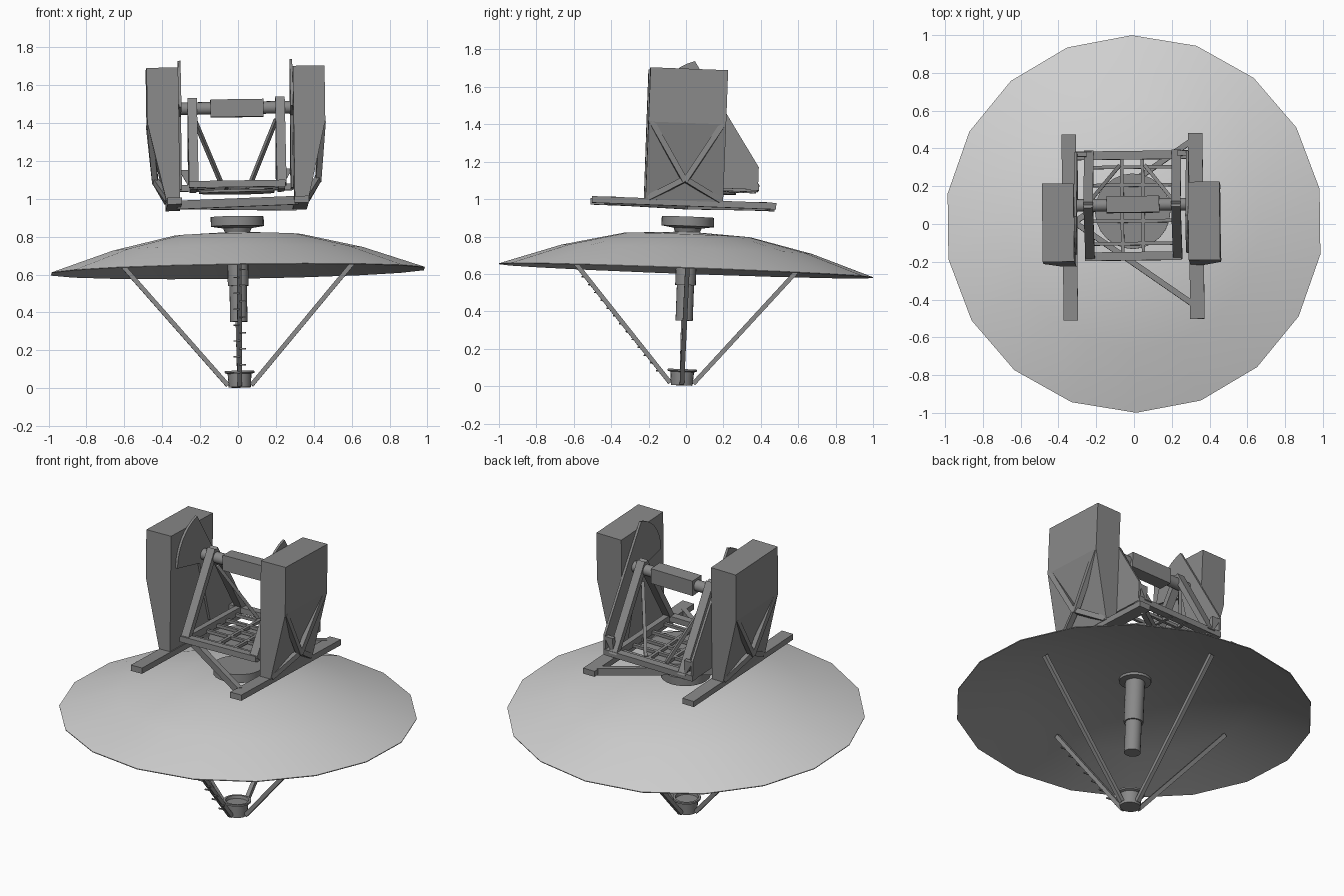
import bpy, bmesh, math
from mathutils import Vector, Matrix

cube = bpy.data.objects.get("Cube")
if cube:
    bpy.data.objects.remove(cube)


def material(name, value):
    m = bpy.data.materials.new(name)
    m.use_nodes = True
    colour = (value, value, value, 1)
    m.diffuse_color = colour
    m.node_tree.nodes["Principled BSDF"].inputs["Base Color"].default_value = colour
    return m


STEEL = material("steel grey", 0.25)
LIGHT = material("light grey", 0.64)
INNER = material("inner dish grey", 0.38)

# The whole assembly leans slightly about the dish centre
PIVOT = Vector((0, 0, 0.62))
LEAN = (Matrix.Translation(PIVOT) @ Matrix.Rotation(-0.037, 4, 'X')
        @ Matrix.Rotation(-0.015, 4, 'Y') @ Matrix.Rotation(0.012, 4, 'Z')
        @ Matrix.Translation(-PIVOT))


def finish(name, bm, smooth=False):
    bmesh.ops.recalc_face_normals(bm, faces=bm.faces)
    bm.transform(LEAN)
    mesh = bpy.data.meshes.new(name)
    bm.to_mesh(mesh)
    bm.free()
    mesh.materials.append(STEEL)
    obj = bpy.data.objects.new(name, mesh)
    bpy.context.collection.objects.link(obj)
    if smooth:
        bpy.ops.object.select_all(action='DESELECT')
        obj.select_set(True)
        bpy.context.view_layer.objects.active = obj
        bpy.ops.object.shade_smooth_by_angle(angle=math.radians(35))
    return obj


def lathe(name, profile, sides=20, place=Matrix()):
    """Spin (radius, height) points about the local z axis."""
    bm = bmesh.new()
    verts = [bm.verts.new((0, r, z)) for r, z in profile]
    edges = [bm.edges.new(pair) for pair in zip(verts, verts[1:])]
    bmesh.ops.spin(bm, geom=verts + edges, cent=(0, 0, 0), axis=(0, 0, 1),
                   angle=math.tau, steps=sides)
    bmesh.ops.remove_doubles(bm, verts=bm.verts, dist=0.0005)
    bm.transform(place)
    return finish(name, bm, True)


def drum(name, r, z0, z1, sides=20, place=Matrix()):
    return lathe(name, [(0, z0), (r, z0), (r, z1), (0, z1)], sides, place)


def block(name, low, high):
    low, high = Vector(low), Vector(high)
    bm = bmesh.new()
    bmesh.ops.create_cube(bm, size=1, matrix=Matrix.Translation((low + high) / 2)
                          @ Matrix.Diagonal((high - low).to_4d()))
    return finish(name, bm)


def beam(name, a, b, w=0.03, h=None):
    """Square bar between two points."""
    a, b = Vector(a), Vector(b)
    d = b - a
    bm = bmesh.new()
    bmesh.ops.create_cube(bm, size=1, matrix=Matrix.Translation((a + b) / 2)
                          @ d.to_track_quat('Z', 'Y').to_matrix().to_4x4()
                          @ Matrix.Diagonal((w, h or w, d.length, 1)))
    return finish(name, bm)


def prism(name, points, step):
    bm = bmesh.new()
    face = bm.faces.new([bm.verts.new(p) for p in points])
    out = bmesh.ops.extrude_face_region(bm, geom=[face])["geom"]
    moved = [v for v in out if isinstance(v, bmesh.types.BMVert)]
    bmesh.ops.translate(bm, verts=moved, vec=step)
    return finish(name, bm)


# Dish: light outer shell, darker inner face
bowl = [(0, 0.827), (0.34, 0.808), (0.67, 0.732), (1.0, 0.62)]
dish = lathe("dish", bowl + [(r * 0.999, z - 0.005) for r, z in reversed(bowl)], 18)
dish.data.materials.append(LIGHT)
dish.data.materials.append(INNER)
for f in dish.data.polygons:
    f.material_index = 1 if f.normal.z > 0.2 else 2

# Hub behind the dish
lathe("hub", [(0, 0.82), (0.065, 0.82), (0.075, 0.845), (0.14, 0.855),
              (0.14, 0.905), (0, 0.905)], 24)

# Receiver column inside the dish
lathe("receiver_column", [(0, 0.35), (0.046, 0.35), (0.046, 0.54), (0.055, 0.54),
                          (0.055, 0.795), (0.09, 0.8), (0.09, 0.815), (0, 0.815)])

# Focus cup with a shallow open top
lathe("focus_cup", [(0, 0.004), (0.058, 0.004), (0.063, 0.075), (0.078, 0.08),
                    (0.078, 0.09), (0.065, 0.09), (0.062, 0.072), (0, 0.072)])

# Four focus legs, one with climbing pegs
for name, (dx, dy) in {"left": (1, 0), "right": (-1, 0),
                       "front": (0, -1), "back": (0, 1)}.items():
    beam(name + "_focus_leg", (dx * 0.062, dy * 0.062, 0.015),
         (dx * 0.66, dy * 0.66, 0.715), 0.024)
for i in range(14):
    t = 0.1 + i * 0.058
    side = 1 if i % 2 else -1
    p = Vector((0, -0.062, 0.015)).lerp(Vector((0, -0.66, 0.715)), t)
    p += Vector((0, -0.01, -0.008))
    beam("climbing_peg", p, p + Vector((side * 0.032, -0.004, 0)), 0.007)

# Parts repeated on both sides
AXLE_Y, AXLE_Z = 0.07, 1.483
for side, s in (("left", 1), ("right", -1)):
    # Counterweight tower with tapered foot
    outline = [(0.303, 1.69), (0.47, 1.69), (0.47, 1.4), (0.375, 0.985), (0.303, 0.985)]
    prism(side + "_tower", [(s * x, -0.235, z) for x, z in outline], (0, 0.415, 0))
    for y in (-0.218, 0.163):
        beam(side + "_upper_brace", (s * 0.456, y, 1.4), (s * 0.43, -0.028, 1.09), 0.03)
        beam(side + "_lower_brace", (s * 0.43, -0.028, 1.1), (s * 0.365, y, 0.995), 0.03)
    # Ground rail
    block(side + "_rail", (s * 0.335 - 0.038, -0.52, 0.957), (s * 0.335 + 0.038, 0.465, 0.992))
    # Toothless drive sector plate
    arc = [math.radians(180 - 75 * i / 8) for i in range(9)]
    plate = [(AXLE_Y + 0.26 * math.cos(a), AXLE_Z + 0.26 * math.sin(a)) for a in arc]
    plate += [(0.365, 1.18), (0.365, 1.06), (0.14, 1.06), (0.03, 1.44)]
    prism(side + "_sector_plate", [(s * 0.288, y, z) for y, z in plate], (s * 0.014, 0, 0))
    # Cradle A-frame
    x = s * 0.232 + 0.004
    top, front, back = (x, AXLE_Y, 1.53), (x, -0.19, 1.07), (x, 0.36, 1.07)
    beam(side + "_front_upright", top, front, 0.05, 0.035)
    beam(side + "_back_upright", top, back, 0.05, 0.035)
    beam(side + "_cradle_sill", front, back, 0.035, 0.045)
    beam(side + "_cradle_strut", (s * 0.215, 0.1, 1.42), (s * 0.07, 0.29, 1.075), 0.019)
    # Wedge joining the sector plate to the cradle
    wedge = [(0.3, 1.17), (0.24, 1.17), (0.24, 1.065)]
    prism(side + "_plate_bracket", [(s * u, 0.34, z) for u, z in wedge], (0, 0.025, 0))
    beam(side + "_deck_bar", (s * 0.055, -0.18, 1.06), (s * 0.055, 0.36, 1.06), 0.018)
    # Diagonal base brace from the right rail to the rail ends on the left
    beam("base_brace", (-0.31, 0, 0.972), (0.31, s * 0.43 - 0.01, 0.972), 0.03, 0.045)

# Cradle cross beams and deck
block("front_cradle_beam", (-0.255, -0.21, 1.055), (0.255, -0.165, 1.09))
block("back_cradle_beam", (-0.3, 0.325, 1.055), (0.3, 0.37, 1.09))
for y in (-0.12, 0.0, 0.1, 0.19, 0.285):
    beam("deck_cross_bar", (-0.23, y, 1.06), (0.23, y, 1.06), 0.018)
drum("deck_disc", 0.2, 1.032, 1.046, 24, Matrix.Translation((0, 0.052, 0)))

# Elevation axle and drive housing
along_x = Matrix.Translation((0, AXLE_Y, AXLE_Z)) @ Matrix.Rotation(math.pi / 2, 4, 'Y')
drum("axle", 0.033, -0.305, 0.305, 16, along_x)
block("drive_housing", (-0.132, 0.028, 1.435), (0.148, 0.115, 1.528))
